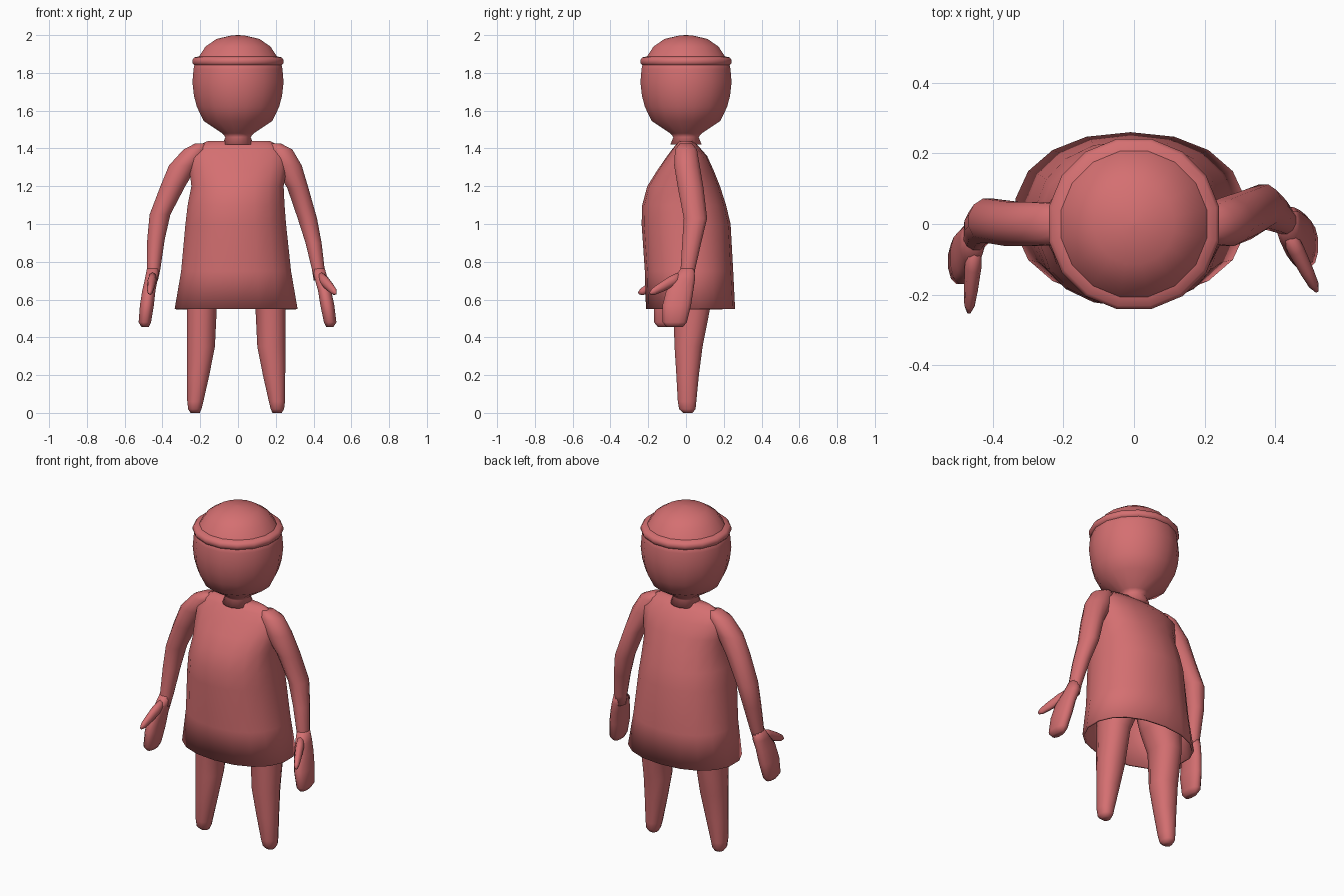
import bpy, bmesh, math
from mathutils import Vector

red = bpy.data.materials.new("soft red")
red.diffuse_color = (0.66, 0.16, 0.165, 1)


def finish(name, bm):
    bmesh.ops.recalc_face_normals(bm, faces=bm.faces)
    me = bpy.data.meshes.new(name)
    bm.to_mesh(me)
    bm.free()
    me.materials.append(red)
    ob = bpy.data.objects.new(name, me)
    bpy.context.collection.objects.link(ob)
    for p in me.polygons:
        p.use_smooth = True
    return ob


def loft(name, rings, sides=14, power=2.0, cap_start=True, cap_end=True):
    """Skin level rings given as (cx, cy, z, half width, half depth)."""
    bm = bmesh.new()
    loops = []
    for cx, cy, z, rx, ry in rings:
        loop = []
        for i in range(sides):
            a = 2 * math.pi * (i + 0.5) / sides
            c, s = math.cos(a), math.sin(a)
            x = math.copysign(abs(c) ** (2 / power), c) * rx
            y = math.copysign(abs(s) ** (2 / power), s) * ry
            loop.append(bm.verts.new((cx + x, cy + y, z)))
        loops.append(loop)
    for a, b in zip(loops, loops[1:]):
        for i in range(sides):
            j = (i + 1) % sides
            bm.faces.new((a[i], a[j], b[j], b[i]))
    if cap_start:
        bm.faces.new(loops[0])
    if cap_end:
        bm.faces.new(loops[-1])
    return finish(name, bm)


def turned(name, profile, sides=16, **kw):
    return loft(name, [(0, 0, z, r, r) for r, z in profile], sides, **kw)


# head with neck
turned("head", [(0.085, 1.42), (0.068, 1.46), (0.085, 1.48), (0.185, 1.545), (0.222, 1.62),
                (0.238, 1.68), (0.246, 1.75), (0.24, 1.82), (0.23, 1.87)])

# cap: dome and rolled brim
turned("cap_dome", [(0.225, 1.865), (0.208, 1.89), (0.175, 1.94), (0.115, 1.98), (0.04, 1.997), (0.004, 2.0)])
turned("cap_brim", [(0.225, 1.835), (0.238, 1.842), (0.246, 1.853), (0.246, 1.869),
                    (0.236, 1.882), (0.205, 1.888)], cap_start=False, cap_end=False)

# tunic: open at the hem, with thin cloth
# each row: z, left x, right x, front y, back y
tunic_rows = [(0.55, -0.34, 0.32, -0.212, 0.26), (0.75, -0.305, 0.285, -0.218, 0.25),
              (1.0, -0.282, 0.258, -0.235, 0.236), (1.1, -0.27, 0.25, -0.232, 0.212),
              (1.2, -0.25, 0.245, -0.205, 0.18), (1.28, -0.26, 0.26, -0.155, 0.148),
              (1.36, -0.265, 0.265, -0.1, 0.112), (1.41, -0.23, 0.23, -0.062, 0.068),
              (1.44, -0.16, 0.17, -0.035, 0.035)]
tunic = loft("tunic", [((l + r) / 2, (f + b) / 2, z, (r - l) / 2, (b - f) / 2)
                       for z, l, r, f, b in tunic_rows], 18, 2.2, cap_start=False)
cloth = tunic.modifiers.new("cloth", 'SOLIDIFY')
cloth.thickness = 0.012
cloth.offset = -1

# legs, nearly mirrored
for side, shift, name in ((1, 0, "right_leg"), (-1, -0.02, "left_leg")):
    rows = [(0.0, 0.182, 0.232, -0.015, 0.035), (0.02, 0.172, 0.245, -0.038, 0.052),
            (0.06, 0.162, 0.25, -0.045, 0.056), (0.2, 0.13, 0.252, -0.053, 0.07),
            (0.35, 0.1, 0.253, -0.063, 0.09), (0.55, 0.09, 0.253, -0.07, 0.13),
            (0.66, 0.04, 0.25, -0.08, 0.14), (0.78, 0.0, 0.22, -0.08, 0.14)]
    loft(name, [(side * (a + b) / 2 + shift, (f + k) / 2, z, (b - a) / 2, (k - f) / 2)
                for z, a, b, f, k in rows], 12, 2.2)

# arms: cx, cy, z, half width, half depth
loft("right_arm", [(0.2, 0.0, 1.425, 0.03, 0.035), (0.225, 0.0, 1.395, 0.065, 0.06),
                   (0.262, 0.005, 1.31, 0.078, 0.07), (0.317, 0.025, 1.19, 0.058, 0.07),
                   (0.367, 0.05, 1.03, 0.053, 0.064), (0.4, 0.03, 0.9, 0.044, 0.052),
                   (0.425, 0.01, 0.76, 0.035, 0.04), (0.43, 0.005, 0.7, 0.03, 0.036)], 12)
loft("left_arm", [(-0.2, 0.0, 1.425, 0.03, 0.035), (-0.225, 0.0, 1.395, 0.065, 0.06),
                  (-0.29, 0.0, 1.31, 0.078, 0.065), (-0.345, 0.0, 1.2, 0.068, 0.065),
                  (-0.413, 0.01, 1.05, 0.057, 0.064), (-0.434, -0.005, 0.92, 0.048, 0.054),
                  (-0.447, -0.035, 0.76, 0.037, 0.04), (-0.455, -0.045, 0.7, 0.032, 0.036)], 12)

# hands with thumbs
hand = [(-0.058, 0.05, 0.455, 0.02, 0.045), (-0.06, 0.05, 0.48, 0.034, 0.066),
        (-0.045, 0.042, 0.57, 0.038, 0.078), (-0.03, 0.03, 0.65, 0.036, 0.074),
        (-0.012, 0.012, 0.71, 0.035, 0.058), (0.0, 0.0, 0.765, 0.033, 0.037)]
for side, wx, wy, tip_x, tip_y, name in ((1, 0.428, 0.008, 0.515, -0.185, "right"),
                                         (-1, -0.45, -0.038, -0.467, -0.245, "left")):
    lean = 1 if side > 0 else 0.72
    loft(name + "_hand", [(wx - side * cx * lean, wy - cy * 1.35, z, rx, ry)
                          for cx, cy, z, rx, ry in hand], 12, 2.3)
    root = Vector((wx, wy - 0.02, 0.73))
    tip = Vector((tip_x, tip_y, 0.635))
    rows = []
    for t, r in ((0, 0.028), (0.35, 0.034), (0.7, 0.028), (0.93, 0.021), (1.03, 0.008)):
        p = root.lerp(tip, t)
        rows.append((p.x, p.y, p.z, r * 0.7, r * 0.9))
    # thumb rings are turned square to the thumb's direction
    thumb = bmesh.new()
    turn = (tip - root).to_track_quat('Z', 'Y')
    loops = []
    for x, y, z, rx, ry in rows:
        loops.append([thumb.verts.new(Vector((x, y, z)) + turn @ Vector((
            rx * math.cos(i * math.pi / 4), ry * math.sin(i * math.pi / 4), 0))) for i in range(8)])
    for a, b in zip(loops, loops[1:]):
        for i in range(8):
            thumb.faces.new((a[i], a[i - 1], b[i - 1], b[i]))
    thumb.faces.new(loops[0])
    thumb.faces.new(loops[-1])
    finish(name + "_thumb", thumb)
